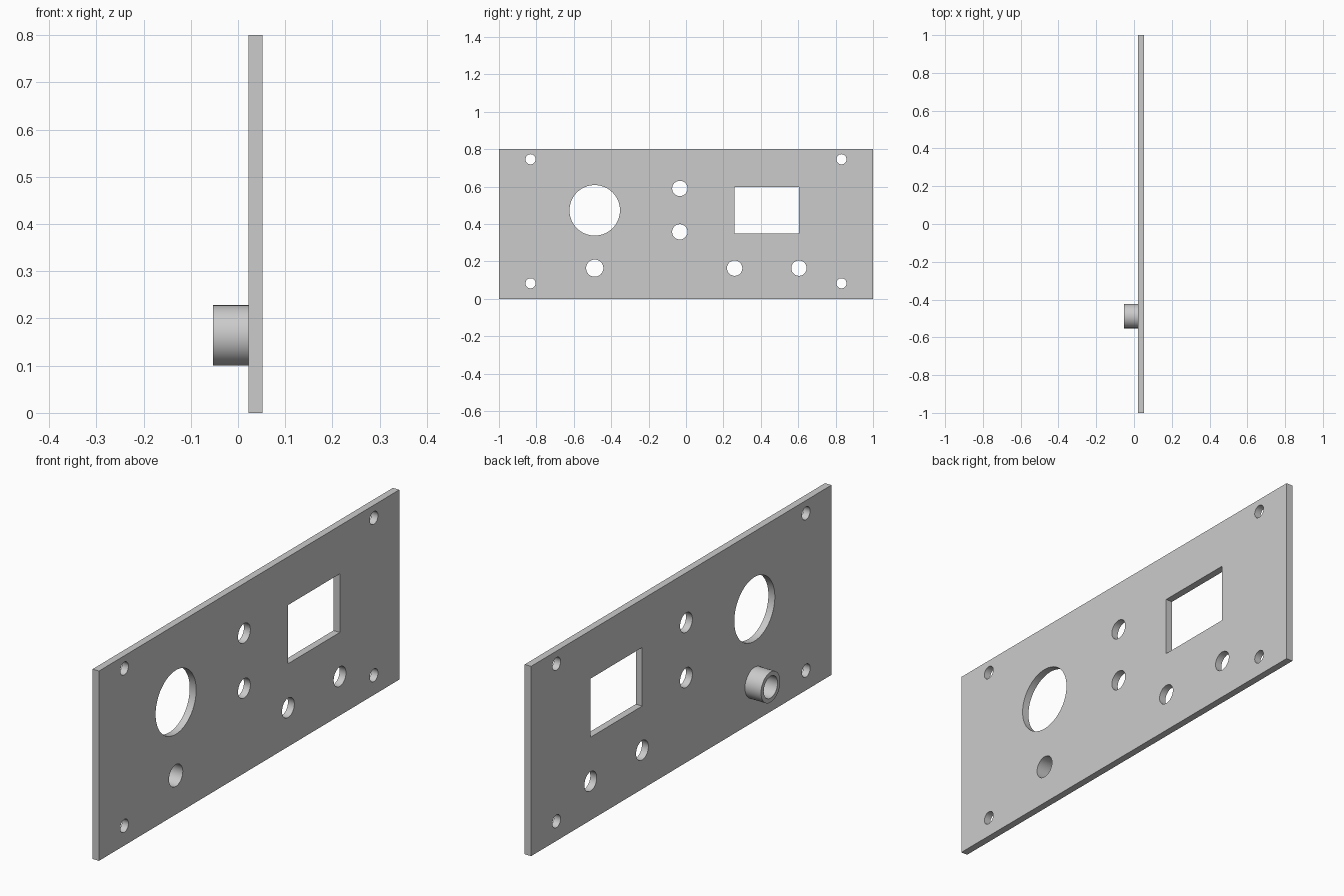
import bpy, bmesh, math
from mathutils import Vector

cube = bpy.data.objects.get("Cube")
if cube:
    bpy.data.objects.remove(cube, do_unlink=True)

grey = bpy.data.materials.new("plain grey")
grey.use_nodes = True
grey.diffuse_color = (0.6, 0.6, 0.6, 1)
grey.node_tree.nodes["Principled BSDF"].inputs["Base Color"].default_value = (0.6, 0.6, 0.6, 1)


def circle(y, z, radius, sides=48):
    angles = [math.tau * i / sides for i in range(sides)]
    return [(y + radius * math.cos(a), z + radius * math.sin(a)) for a in angles]


def rectangle(y0, y1, z0, z1):
    return [(y0, z0), (y1, z0), (y1, z1), (y0, z1)]


def cut_sheet(name, loops, x0, x1):
    """Fill an outline with holes in the YZ plane and thicken it along x."""
    bm = bmesh.new()
    edges = []
    for loop in loops:
        verts = [bm.verts.new((x0, y, z)) for y, z in loop]
        edges += [bm.edges.new((v, verts[i - 1])) for i, v in enumerate(verts)]
    bmesh.ops.triangle_fill(bm, edges=edges, use_beauty=True, normal=(1, 0, 0))
    result = bmesh.ops.extrude_face_region(bm, geom=bm.faces[:], use_keep_orig=True)
    moved = [g for g in result["geom"] if isinstance(g, bmesh.types.BMVert)]
    bmesh.ops.translate(bm, verts=moved, vec=Vector((x1 - x0, 0, 0)))
    bmesh.ops.recalc_face_normals(bm, faces=bm.faces[:])
    mesh = bpy.data.meshes.new(name)
    bm.to_mesh(mesh)
    bm.free()
    mesh.materials.append(grey)
    obj = bpy.data.objects.new(name, mesh)
    bpy.context.collection.objects.link(obj)
    bpy.ops.object.select_all(action="DESELECT")
    obj.select_set(True)
    bpy.context.view_layer.objects.active = obj
    bpy.ops.object.shade_smooth_by_angle(angle=math.radians(30))
    return obj


# Panel outline and its rectangular window
loops = [rectangle(-1, 1, 0, 0.8), rectangle(0.26, 0.604, 0.35, 0.597)]

# Corner screw holes
for y in (-0.831, 0.831):
    for z in (0.083, 0.746):
        loops.append(circle(y, z, 0.027))

# Large round opening, two middle holes, two lower holes
loops.append(circle(-0.488, 0.473, 0.135, 64))
for y, z in ((-0.033, 0.59), (-0.033, 0.358), (0.26, 0.164), (0.604, 0.164)):
    loops.append(circle(y, z, 0.041))

# Hole that continues through the collar
bore = circle(-0.488, 0.164, 0.046)
loops.append(bore)
cut_sheet("panel", loops, 0.022, 0.052)

# Tubular collar on the rear face
cut_sheet("collar", [circle(-0.488, 0.164, 0.064), bore], -0.053, 0.022)
